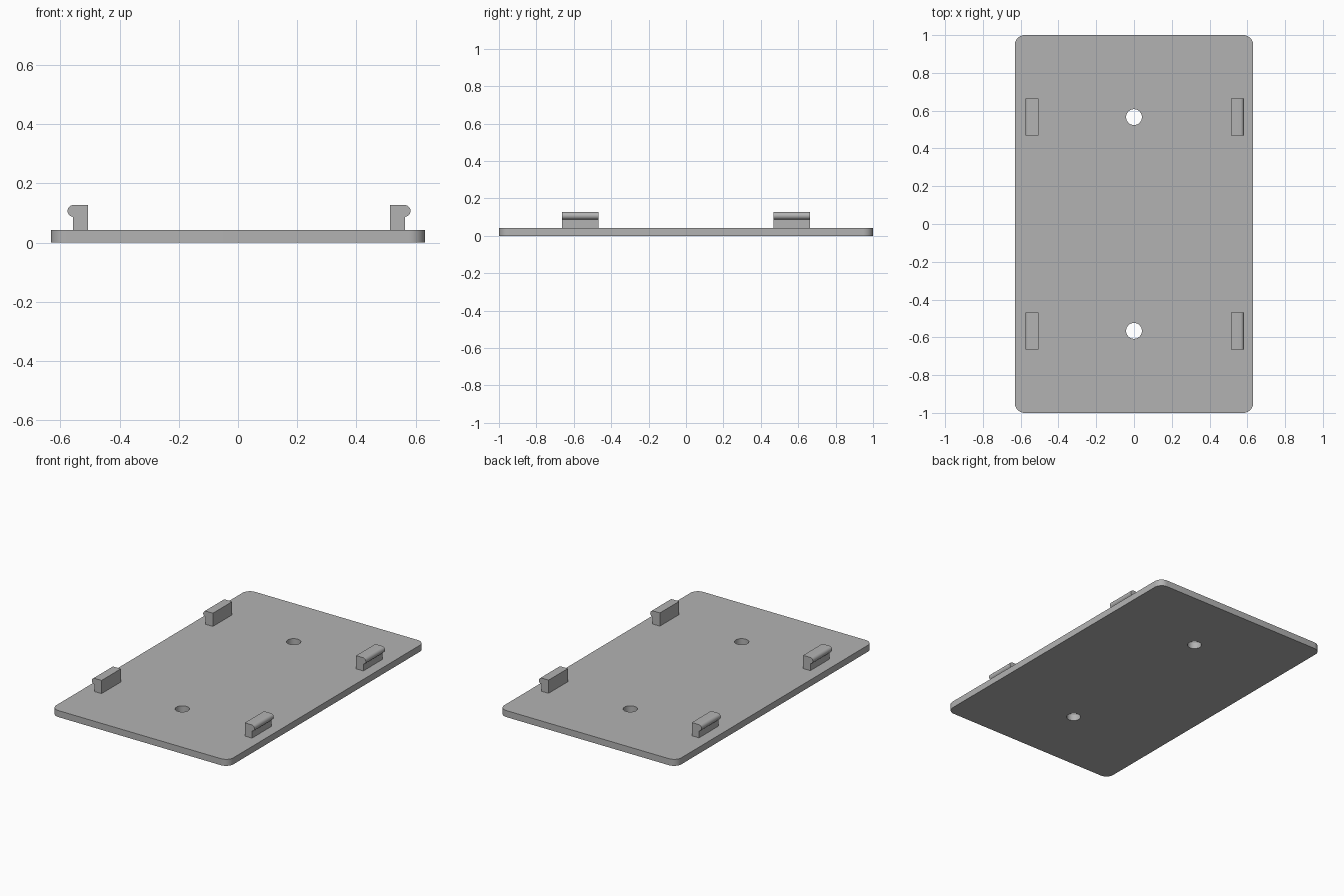
import bpy, bmesh, math
from mathutils import Vector

if "Cube" in bpy.data.objects:
    bpy.data.objects.remove(bpy.data.objects["Cube"])

grey = bpy.data.materials.new("light grey")
grey.diffuse_color = (0.45, 0.45, 0.45, 1)
grey.use_nodes = True
grey.node_tree.nodes["Principled BSDF"].inputs["Base Color"].default_value = grey.diffuse_color


def arc(cx, cy, r, a0, a1, n):
    """Points along an arc, angles in degrees."""
    angles = [math.radians(a0 + (a1 - a0) * i / n) for i in range(n + 1)]
    return [(cx + r * math.cos(a), cy + r * math.sin(a)) for a in angles]


def extrude_loops(name, loops, to_3d, offset):
    """Fill the first loop, leaving any further loops as holes, and extrude it."""
    bm = bmesh.new()
    edges = []
    for loop in loops:
        vs = [bm.verts.new(to_3d(*p)) for p in loop]
        edges += [bm.edges.new((vs[i - 1], vs[i])) for i in range(len(vs))]
    bmesh.ops.triangle_fill(bm, use_beauty=True, edges=edges)
    result = bmesh.ops.extrude_face_region(bm, geom=bm.faces[:], use_keep_orig=True)
    moved = [v for v in result["geom"] if isinstance(v, bmesh.types.BMVert)]
    bmesh.ops.translate(bm, verts=moved, vec=Vector(offset))
    bmesh.ops.recalc_face_normals(bm, faces=bm.faces[:])
    mesh = bpy.data.meshes.new(name)
    bm.to_mesh(mesh)
    bm.free()
    mesh.materials.append(grey)
    obj = bpy.data.objects.new(name, mesh)
    bpy.context.collection.objects.link(obj)
    bpy.ops.object.select_all(action="DESELECT")
    obj.select_set(True)
    bpy.context.view_layer.objects.active = obj
    bpy.ops.object.shade_smooth_by_angle(angle=math.radians(30))
    return obj


# Base plate with rounded corners and two screw holes
W, L, T, R = 0.631, 1.0, 0.042, 0.053
HOLE_Y = 0.566
outline = []
for sx, sy, start in ((1, 1, 0), (-1, 1, 90), (-1, -1, 180), (1, -1, 270)):
    outline += arc(sx * (W - R), sy * (L - R), R, start, start + 90, 10)
holes = [arc(0, y, 0.042, 0, 360, 32)[:-1] for y in (-HOLE_Y, HOLE_Y)]
extrude_loops("base_plate", [outline] + holes, lambda x, y: (x, y, 0), (0, 0, T))

# Snap clips: upright tab with a rounded bead along its outer top edge
TOP, BEAD = 0.127, 0.02
clip_profile = [(0.51, T), (0.561, T), (0.561, TOP - 2 * BEAD)]
clip_profile += arc(0.559, TOP - BEAD, BEAD, -84, 90, 14)
clip_profile.append((0.51, TOP))
SHIFT = 0.0035  # the clip pairs sit slightly off centre
HALF = 0.098
for side, sx in (("left", -1), ("right", 1)):
    for end, y in (("front", -HOLE_Y), ("back", HOLE_Y)):
        extrude_loops(f"clip_{side}_{end}", [clip_profile],
                      lambda x, z: (sx * x + SHIFT, y - HALF, z), (0, 2 * HALF, 0))
